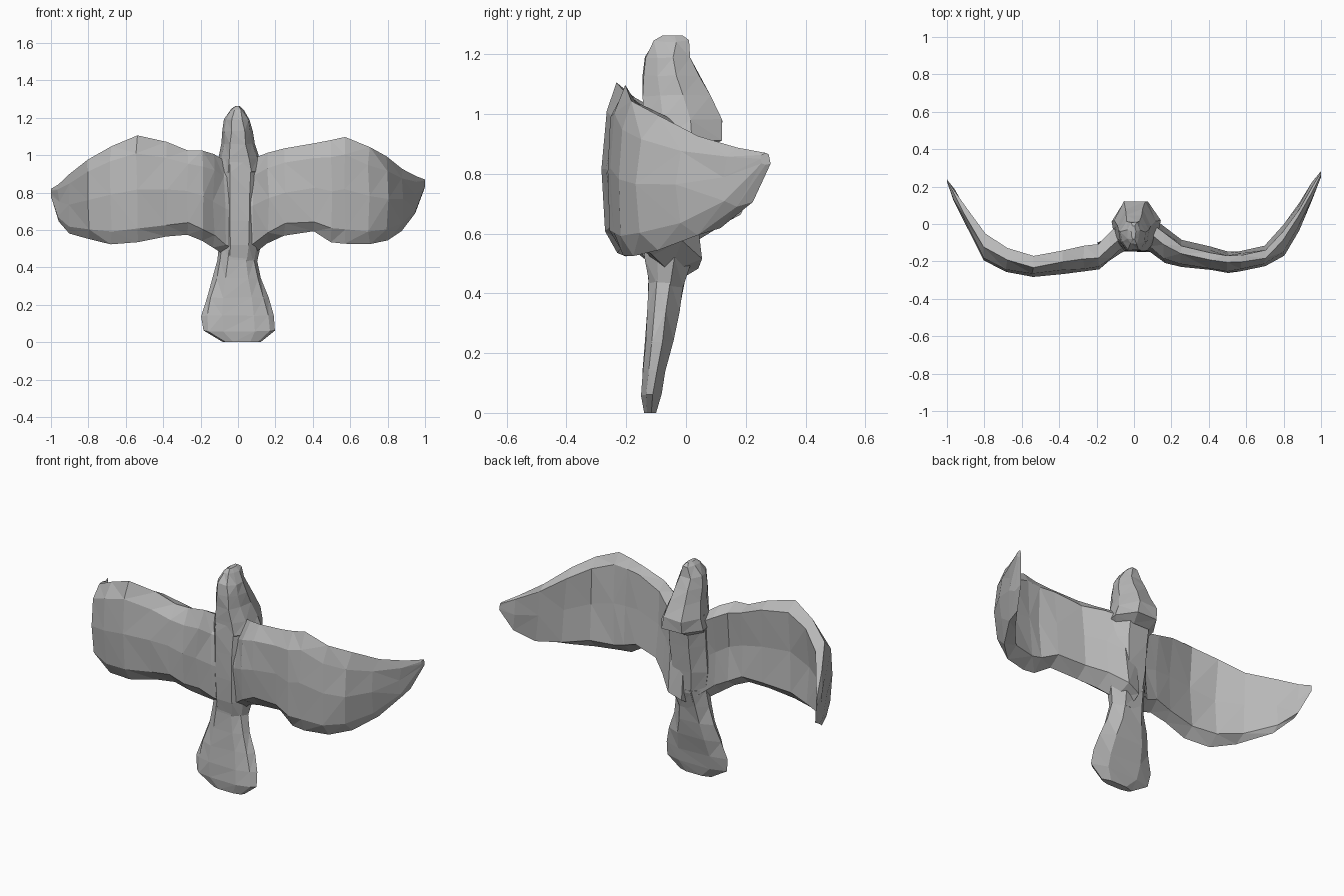
import bpy
import bmesh
import random

random.seed(4)
cube = bpy.data.objects.get("Cube")
if cube:
    bpy.data.objects.remove(cube)

# Single clay grey
grey = bpy.data.materials.new("clay grey")
grey.use_nodes = True
colour = (0.48, 0.48, 0.48, 1)
grey.diffuse_color = colour
grey.node_tree.nodes["Principled BSDF"].inputs["Base Color"].default_value = colour


def loft(name, rings, jitter):
    """Skin a list of closed rings into a faceted, triangulated solid."""
    bm = bmesh.new()
    last = len(rings) - 1
    loops = []
    for i, ring in enumerate(rings):
        wobble = jitter if 0 < i < last else 0
        loops.append([bm.verts.new([c + random.uniform(-wobble, wobble) for c in p])
                      for p in ring])
    for a, b in zip(loops, loops[1:]):
        n = len(a)
        for k in range(n):
            j = (k + 1) % n
            bm.faces.new((a[k], a[j], b[j], b[k]))
    bm.faces.new(loops[0])
    bm.faces.new(loops[-1])
    bmesh.ops.triangulate(bm, faces=bm.faces[:], quad_method='SHORT_EDGE')
    bmesh.ops.recalc_face_normals(bm, faces=bm.faces[:])
    mesh = bpy.data.meshes.new(name)
    bm.to_mesh(mesh)
    bm.free()
    mesh.materials.append(grey)
    obj = bpy.data.objects.new(name, mesh)
    bpy.context.collection.objects.link(obj)
    return obj


# Wing sections: (height fraction, depth fraction) around the blade
FRONT_EDGE = [(0, .45), (.12, .08), (.5, 0), (.83, .1), (1, .45)]
LEFT_SECTION = FRONT_EDGE + [(.9, .75), (.5, .85), (.1, .95)]
RIGHT_SECTION = FRONT_EDGE + [(.93, .95), (.5, .78), (.1, .85)]


def wing(name, section, stations):
    """Stations: x, bottom z, top z, front y, back y."""
    rings = [[(x, yf + d * (yb - yf), z0 + h * (z1 - z0)) for h, d in section]
             for x, z0, z1, yf, yb in stations]
    return loft(name, rings, 0.006)


wing("left_wing", LEFT_SECTION, [
    (.0, .43, .96, -.125, .05),
    (.08, .47, .98, -.14, .06),
    (.16, .53, 1.015, -.205, .0),
    (.25, .575, 1.035, -.235, -.075),
    (.41, .59, 1.07, -.245, -.12),
    (.50, .54, 1.085, -.262, -.145),
    (.57, .53, 1.1, -.255, -.145),
    (.70, .53, 1.04, -.23, -.115),
    (.80, .55, .99, -.17, -.0),
    (.88, .59, .93, -.03, .12),
    (.95, .69, .89, .12, .23),
    (1.0, .83, .87, .25, .285)])

wing("right_wing", RIGHT_SECTION, [
    (.0, .43, .96, -.125, .03),
    (-.07, .46, .97, -.15, .02),
    (-.13, .51, 1.0, -.195, -.04),
    (-.19, .54, 1.02, -.245, -.095),
    (-.27, .58, 1.03, -.25, -.115),
    (-.38, .56, 1.07, -.262, -.14),
    (-.54, .54, 1.1, -.28, -.165),
    (-.68, .525, 1.05, -.255, -.125),
    (-.80, .55, .98, -.195, -.04),
    (-.90, .575, .90, .00, .1),
    (-.96, .64, .85, .12, .19),
    (-1.0, .78, .82, .225, .24)])

# Body section: (width fraction, depth fraction)
BODY_SECTION = [(-.45, 0), (.45, 0), (.85, .25), (1, .6),
                (.5, 1), (-.5, 1), (-1, .6), (-.85, .25)]


def body_part(name, stations):
    """Stations: z, left edge, right edge, front y, back y."""
    rings = [[((x0 + x1) / 2 + w * (x1 - x0) / 2, yf + d * (yb - yf), z)
              for w, d in BODY_SECTION]
             for z, x0, x1, yf, yb in stations]
    return loft(name, rings, 0.004)


# Flat fanned tail
body_part("tail", [
    (0, -.08, .12, -.14, -.10),
    (.06, -.185, .20, -.148, -.085),
    (.14, -.195, .195, -.146, -.07),
    (.24, -.17, .165, -.137, -.045),
    (.34, -.135, .125, -.13, -.02),
    (.44, -.11, .10, -.125, -.005),
    (.54, -.10, .11, -.13, .02)])

# Torso tapering down from the shoulders
body_part("torso", [
    (.42, -.10, .10, -.12, -.01),
    (.52, -.10, .12, -.135, .02),
    (.65, -.11, .12, -.145, .03),
    (.80, -.11, .13, -.145, .045),
    (.91, -.11, .13, -.145, .06),
    (.98, -.10, .11, -.14, .06)])

# Head rising from an overhanging nape to a blunt crown
body_part("head", [
    (.88, -.10, .10, -.14, .06),
    (.91, -.12, .14, -.14, .12),
    (.98, -.11, .12, -.14, .12),
    (1.06, -.09, .09, -.142, .08),
    (1.13, -.082, .08, -.142, .045),
    (1.19, -.075, .065, -.135, .015),
    (1.245, -.035, .03, -.105, .012),
    (1.262, -.015, .01, -.08, -.01)])
